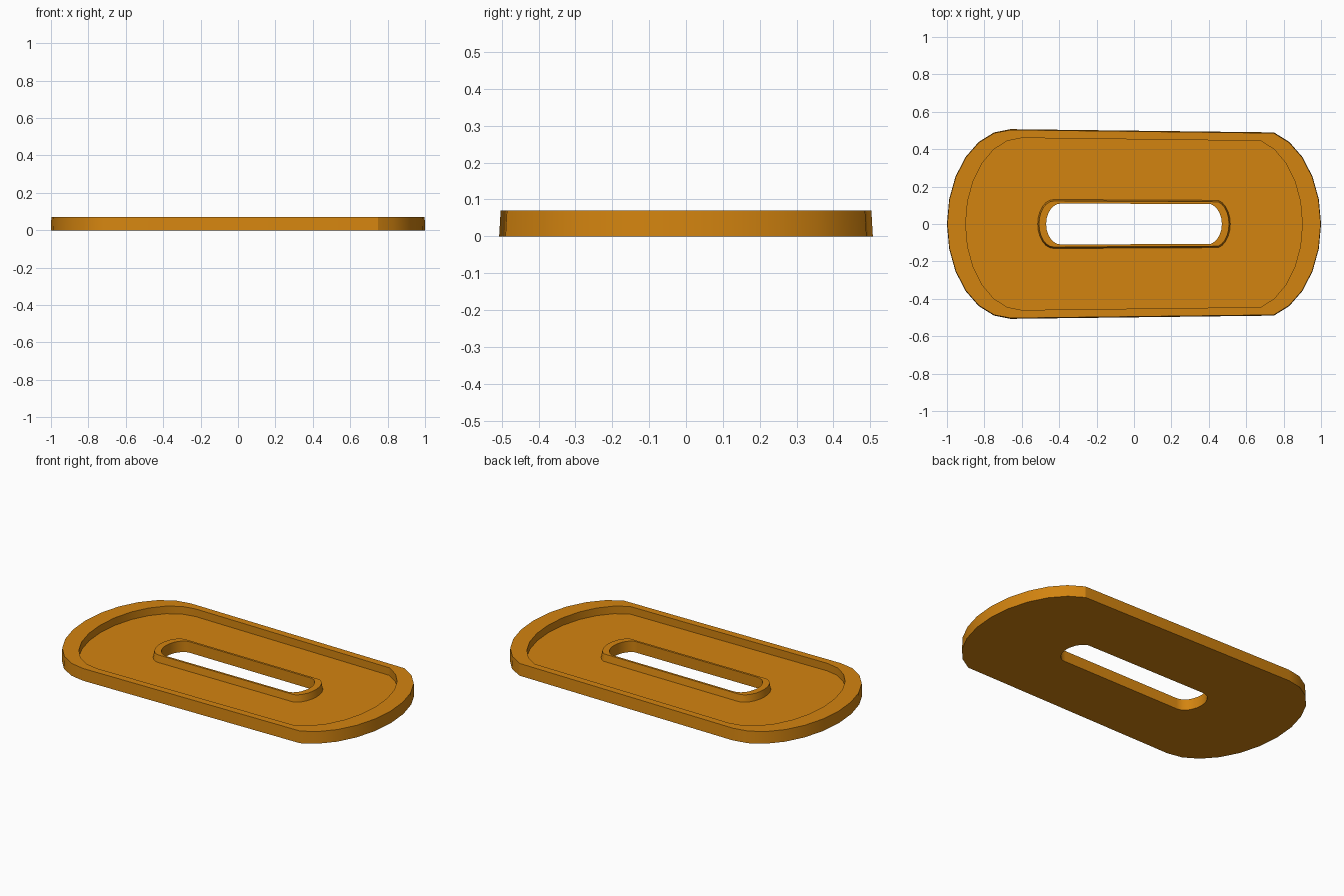
import bpy, bmesh, math

if "Cube" in bpy.data.objects:
    bpy.data.objects.remove(bpy.data.objects["Cube"])

STEPS = 12  # 15 degree steps around each rounded end


def ring(cx, rx, ry, z, flat=False):
    """Stadium outline with elliptical ends; the right end is slightly narrower."""
    pts = []
    for side in (1, -1):
        for i in range(STEPS + 1):
            a = math.radians(-90 + 180 * i / STEPS)
            x, y = side * (cx + rx * math.cos(a)), side * ry * math.sin(a)
            # right end's last step is flattened so the long sides taper
            if side == 1 and i in (0, STEPS) and not flat:
                c15 = math.cos(math.radians(15))
                x75 = cx + rx * math.sin(math.radians(15))
                t = (2 * cx) / (x75 + cx)
                y *= 1 - t * (1 - c15)
            pts.append((x, y, z))
    return pts


# Closed cross-section: underside, outer wall, rim, recess, raised slot collar
rings = [
    ring(0.39, 0.08, 0.11, 0.0),
    ring(0.66, 0.34, 0.507, 0.0),
    ring(0.66, 0.338, 0.503, 0.07),
    ring(0.60, 0.30, 0.46, 0.07),
    ring(0.60, 0.30, 0.46, 0.025),
    ring(0.43, 0.085, 0.131, 0.025),
    ring(0.43, 0.078, 0.123, 0.065),
    ring(0.39, 0.08, 0.11, 0.065),
]

bm = bmesh.new()
loops = [[bm.verts.new(p) for p in r] for r in rings]
n = len(loops[0])
for k, a in enumerate(loops):
    b = loops[(k + 1) % len(loops)]
    for i in range(n):
        j = (i + 1) % n
        bm.faces.new((a[i], a[j], b[j], b[i]))
bmesh.ops.recalc_face_normals(bm, faces=bm.faces)

mesh = bpy.data.meshes.new("slotted_tray")
bm.to_mesh(mesh)
bm.free()
tray = bpy.data.objects.new("slotted_tray", mesh)
bpy.context.collection.objects.link(tray)

# Orange finish
mat = bpy.data.materials.new("orange")
mat.diffuse_color = (0.65, 0.23, 0.005, 1)
mat.use_nodes = True
mat.node_tree.nodes["Principled BSDF"].inputs["Base Color"].default_value = mat.diffuse_color
mesh.materials.append(mat)

bpy.context.view_layer.objects.active = tray
tray.select_set(True)
bpy.ops.object.shade_smooth_by_angle(angle=math.radians(30))
